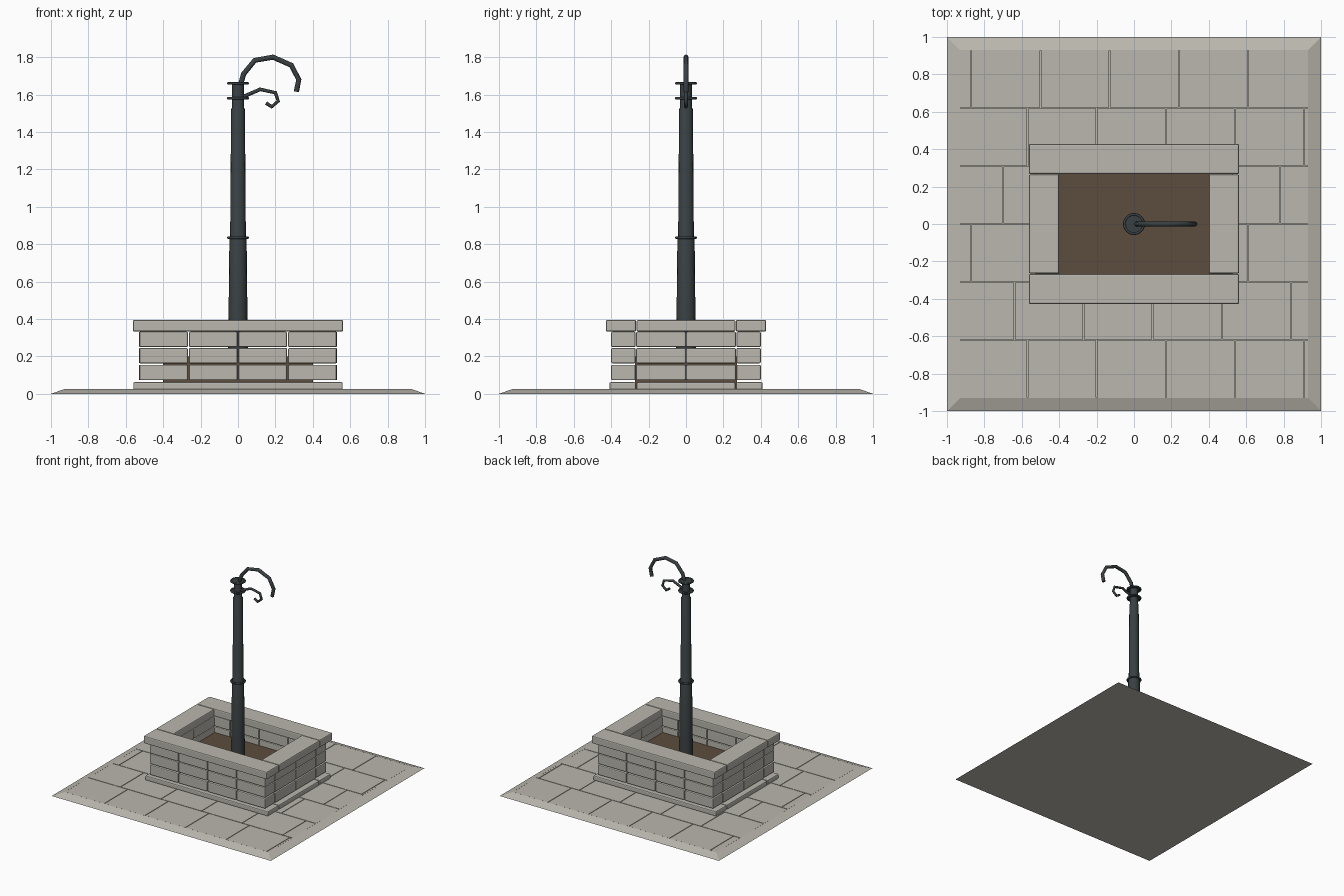
import bpy
import bmesh
import math

if "Cube" in bpy.data.objects:
    bpy.data.objects.remove(bpy.data.objects["Cube"])


def material(name, rgb):
    m = bpy.data.materials.new(name)
    m.diffuse_color = (*rgb, 1)
    m.use_nodes = True
    m.node_tree.nodes["Principled BSDF"].inputs["Base Color"].default_value = m.diffuse_color
    return m


STONE = material("pale stone", (0.49, 0.475, 0.42))
SOIL = material("brown soil", (0.107, 0.072, 0.048))
IRON = material("dark iron", (0.042, 0.051, 0.054))


def finish(bm, name, mat, smooth=False):
    bmesh.ops.recalc_face_normals(bm, faces=bm.faces)
    mesh = bpy.data.meshes.new(name)
    bm.to_mesh(mesh)
    bm.free()
    mesh.materials.append(mat)
    ob = bpy.data.objects.new(name, mesh)
    bpy.context.collection.objects.link(ob)
    if smooth:
        bpy.context.view_layer.objects.active = ob
        ob.select_set(True)
        bpy.ops.object.shade_smooth_by_angle(angle=math.radians(35))
        ob.select_set(False)
    return ob


def add_box(bm, x0, x1, y0, y1, z0, z1):
    verts = bmesh.ops.create_cube(bm, size=1)["verts"]
    for v in verts:
        v.co.x = x0 if v.co.x < 0 else x1
        v.co.y = y0 if v.co.y < 0 else y1
        v.co.z = z0 if v.co.z < 0 else z1


def bevel(ob, width):
    mod = ob.modifiers.new("rounded edges", "BEVEL")
    mod.width = width
    mod.segments = 2


# Sloped paving base: bottom, slopes, rim around a sunken bed
bm = bmesh.new()
rings = []
for h, z in ((1.0, 0), (0.93, 0.025), (0.928, 0.025), (0.928, 0.012)):
    rings.append([bm.verts.new((sx * h, sy * h, z))
                  for sx, sy in ((-1, -1), (1, -1), (1, 1), (-1, 1))])
for a, b in zip(rings, rings[1:]):
    for i in range(4):
        j = (i + 1) % 4
        bm.faces.new((a[i], a[j], b[j], b[i]))
bm.faces.new(rings[0])
bm.faces.new(rings[-1])
finish(bm, "paving_base", STONE)

# Staggered paving slabs laid in six rows
bm = bmesh.new()
GAP = 0.0025
for row, start in enumerate((-0.57, -0.64, -0.5, -0.7, -0.57, -0.5)):
    y0 = -0.93 + row * 0.31
    joints = [-0.93] + [start + 0.37 * i for i in range(-1, 5)
                        if -0.92 < start + 0.37 * i < 0.92] + [0.93]
    for x0, x1 in zip(joints, joints[1:]):
        add_box(bm, x0 + GAP, x1 - GAP, y0 + GAP, y0 + 0.31 - GAP, 0.012, 0.025)
finish(bm, "paving_slabs", STONE)

# Footing and coping: two long stones and two short ones each
for name, hx, hy, z0, z1 in (("footing", 0.56, 0.41, 0.022, 0.062),
                             ("coping", 0.562, 0.428, 0.333, 0.395)):
    bm = bmesh.new()
    for s in (-1, 1):
        add_box(bm, -hx, hx, *sorted((s * 0.267, s * hy)), z0, z1)
        add_box(bm, *sorted((s * 0.40, s * hx)), -0.264, 0.264, z0, z1)
    bevel(finish(bm, name, STONE), 0.008)

# Three courses of wall blocks
bm = bmesh.new()
for z0 in (0.073, 0.163, 0.25):
    z1 = z0 + 0.082
    for s in (-1, 1):
        for i in range(4):
            x = -0.53 + i * 0.265
            add_box(bm, x + 0.003, x + 0.262, *sorted((s * 0.27, s * 0.40)), z0, z1)
        for y in (-0.267, 0.001):
            add_box(bm, *sorted((s * 0.40, s * 0.53)), y, y + 0.266, z0, z1)
bevel(finish(bm, "wall_blocks", STONE), 0.007)

# Soil filling the planter
bm = bmesh.new()
add_box(bm, -0.402, 0.402, -0.272, 0.272, 0.024, 0.2)
finish(bm, "soil", SOIL)

# Tapered post turned from a profile
SIDES = 16
bm = bmesh.new()
rings = []
for r, z in ((0.053, 0.19), (0.046, 0.835), (0.042, 0.845),
             (0.037, 1.52), (0.032, 1.53), (0.032, 1.66)):
    rings.append([bm.verts.new((r * math.cos(2 * math.pi * i / SIDES),
                                r * math.sin(2 * math.pi * i / SIDES), z))
                  for i in range(SIDES)])
for a, b in zip(rings, rings[1:]):
    for i in range(SIDES):
        j = (i + 1) % SIDES
        bm.faces.new((a[i], a[j], b[j], b[i]))
bm.faces.new(rings[0])
bm.faces.new(rings[-1])
finish(bm, "post", IRON, True)

# Raised collars around the post
for z, major in ((0.835, 0.052), (1.58, 0.052), (1.66, 0.052)):
    bpy.ops.mesh.primitive_torus_add(location=(0, 0, z), major_radius=major,
                                     minor_radius=0.007, major_segments=24,
                                     minor_segments=8)
    ob = bpy.context.object
    ob.name = "collar"
    ob.data.materials.append(IRON)
    bpy.ops.object.shade_smooth_by_angle(angle=math.radians(50))
    ob.select_set(False)
    # Flat web joining the collar to the post
    bm = bmesh.new()
    bmesh.ops.create_cone(bm, cap_ends=True, segments=24, radius1=major,
                          radius2=major, depth=0.006)
    bmesh.ops.translate(bm, vec=(0, 0, z), verts=bm.verts)
    finish(bm, "collar_web", IRON)


# Bent rods at the head of the post
def rod(name, points, radius):
    curve = bpy.data.curves.new(name, "CURVE")
    curve.dimensions = "3D"
    curve.bevel_depth = radius
    curve.bevel_resolution = 2
    curve.use_fill_caps = True
    spline = curve.splines.new("POLY")
    spline.points.add(len(points) - 1)
    for p, (x, z) in zip(spline.points, points):
        p.co = (x, 0, z, 1)
    curve.materials.append(IRON)
    ob = bpy.data.objects.new(name, curve)
    bpy.context.collection.objects.link(ob)


rod("large_hook", ((0.01, 1.64), (0.03, 1.71), (0.09, 1.783), (0.187, 1.80),
                   (0.285, 1.757), (0.325, 1.68), (0.312, 1.615)), 0.014)
rod("small_hook", ((0.02, 1.585), (0.118, 1.628), (0.20, 1.61), (0.215, 1.565),
                   (0.18, 1.535), (0.15, 1.555)), 0.01)
